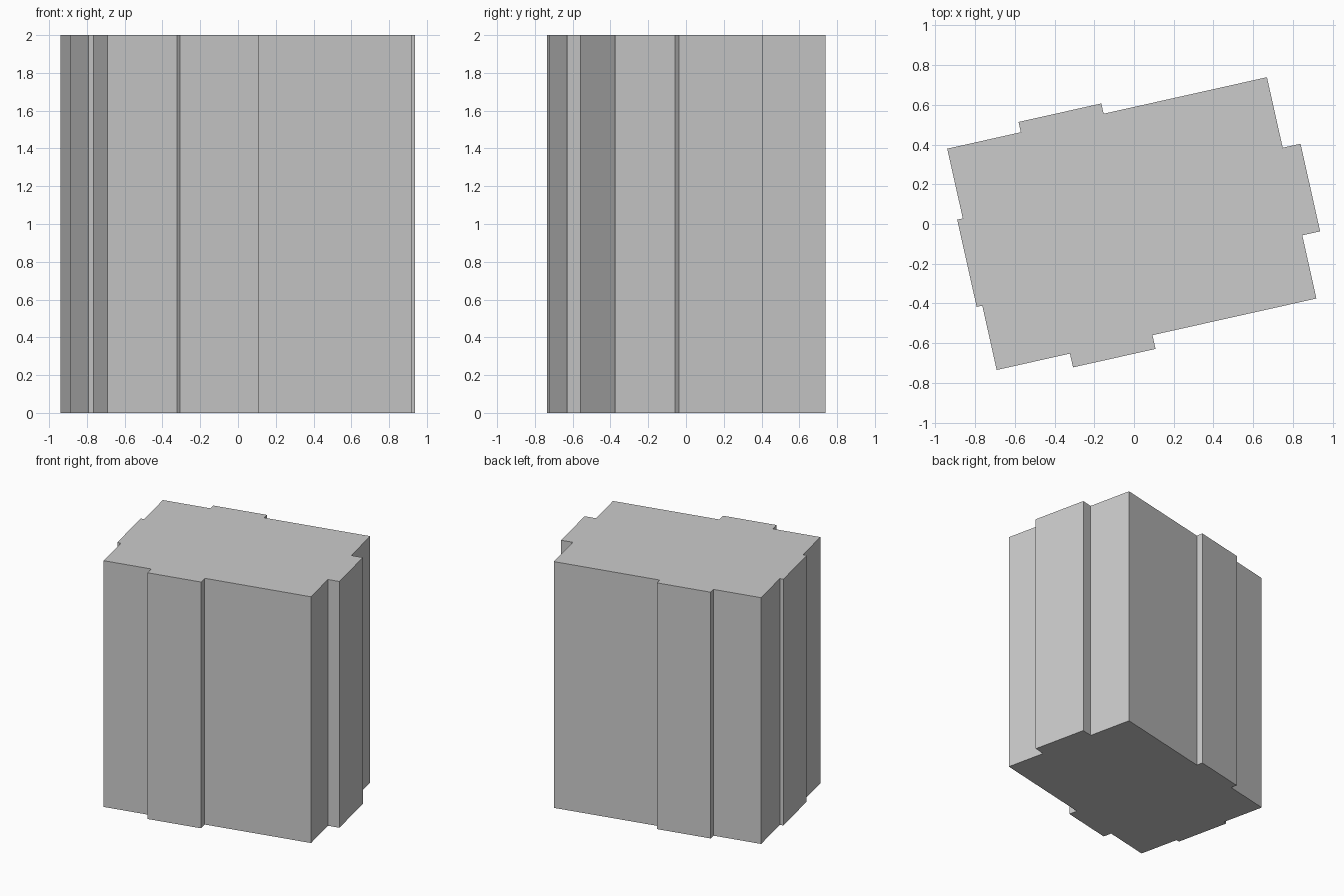
import bpy, bmesh
from math import radians
from mathutils import Matrix, Vector

if "Cube" in bpy.data.objects:
    bpy.data.objects.remove(bpy.data.objects["Cube"])

HEIGHT = 2.0
HX, HY = 0.825, 0.571            # half size of the main block
ANGLE = radians(12.6)            # the plan is turned on the grid
CENTRE = Vector((-0.011, 0.002, 0))

# Plan outline, counter-clockwise: a rectangle with one shallow pier per side
outline = [
    (-HX, -HY),
    (-0.447, -HY), (-0.447, -0.642), (-0.021, -0.642), (-0.021, -HY),   # front pier
    (HX, -HY),
    (HX, -0.245), (0.917, -0.245), (0.917, 0.207), (HX, 0.207),         # right pier
    (HX, HY),
    (-0.018, HY), (-0.018, 0.624), (-0.445, 0.624), (-0.445, HY),       # back pier
    (-HX, HY),
    (-HX, 0.211), (-0.854, 0.211), (-0.854, -0.239), (-HX, -0.239),     # left pier
]


def extrude_outline(name, points, height):
    bm = bmesh.new()
    base = bm.faces.new([bm.verts.new((x, y, 0)) for x, y in points])
    top = bmesh.ops.extrude_face_region(bm, geom=[base], use_keep_orig=True)
    top_verts = [g for g in top["geom"] if isinstance(g, bmesh.types.BMVert)]
    bmesh.ops.translate(bm, verts=top_verts, vec=(0, 0, height))
    bmesh.ops.transform(bm, verts=bm.verts,
                        matrix=Matrix.Translation(CENTRE) @ Matrix.Rotation(ANGLE, 4, 'Z'))
    bmesh.ops.recalc_face_normals(bm, faces=bm.faces)
    mesh = bpy.data.meshes.new(name)
    bm.to_mesh(mesh)
    bm.free()
    obj = bpy.data.objects.new(name, mesh)
    bpy.context.collection.objects.link(obj)
    return obj


# Building block with its four piers
extrude_outline("block_with_piers", outline, HEIGHT)
